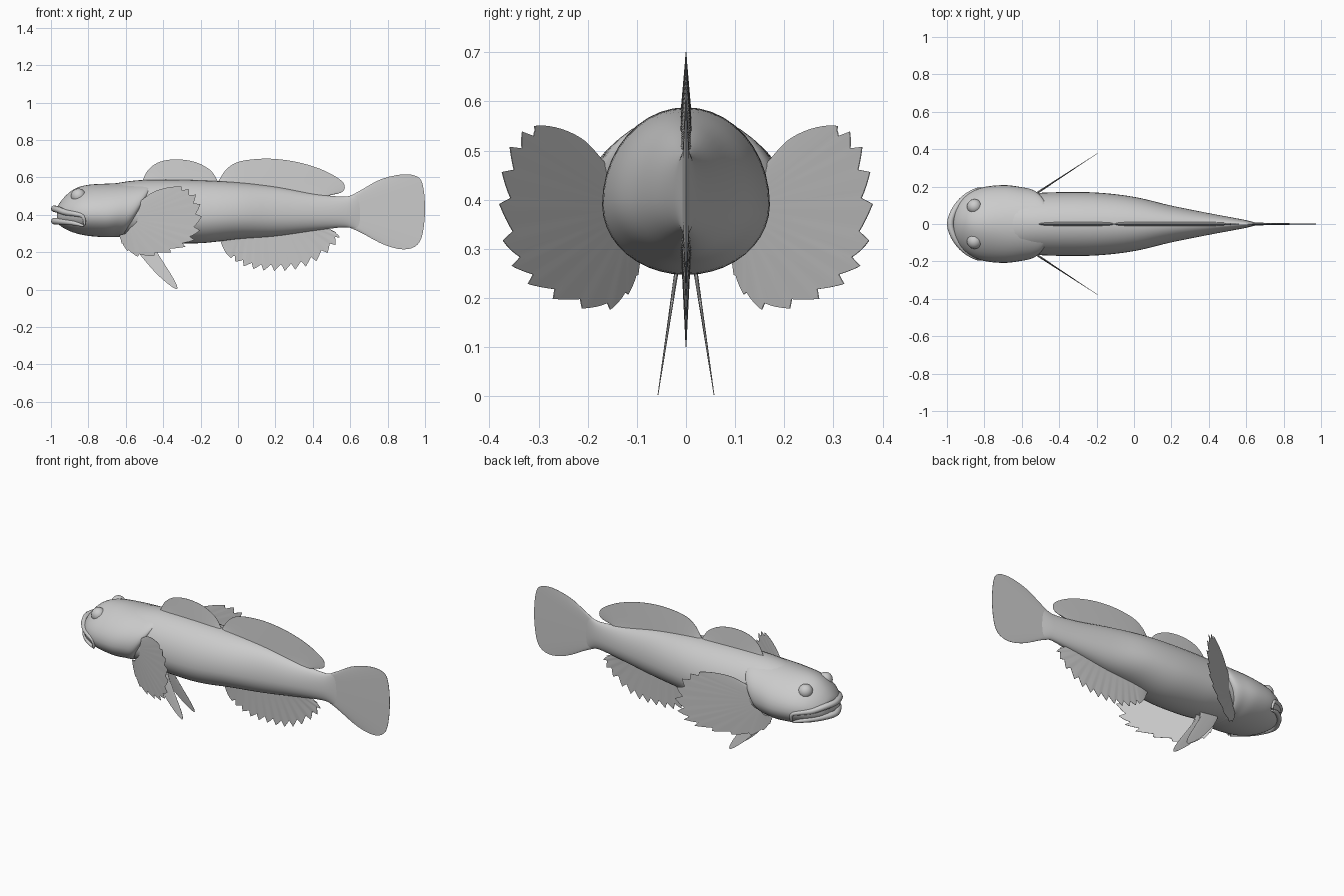
import bpy, bmesh, math
from mathutils import Vector

if "Cube" in bpy.data.objects:
    bpy.data.objects.remove(bpy.data.objects["Cube"])

grey = bpy.data.materials.new("soft grey")
grey.use_nodes = True
grey.diffuse_color = (0.6, 0.6, 0.6, 1)
grey.node_tree.nodes["Principled BSDF"].inputs["Base Color"].default_value = (0.6, 0.6, 0.6, 1)


def spline(points, n):
    """Resample control points to n points on a Catmull-Rom curve."""
    pts = [Vector(p) for p in points]
    last = len(pts) - 1
    out = []
    for k in range(n):
        u = k / (n - 1) * last
        i = min(int(u), last - 1)
        t = u - i
        b, c = pts[i], pts[i + 1]
        a = pts[i - 1] if i > 0 else b * 2 - c
        d = pts[i + 2] if i + 2 <= last else c * 2 - b
        out.append((b * 2 + (c - a) * t + (a * 2 - b * 5 + c * 4 - d) * t * t
                    + (b * 3 - a - c * 3 + d) * t ** 3) * 0.5)
    return out


def finish(obj, angle=45):
    obj.data.materials.append(grey)
    bpy.ops.object.select_all(action='DESELECT')
    obj.select_set(True)
    bpy.context.view_layer.objects.active = obj
    bpy.ops.object.shade_smooth_by_angle(angle=math.radians(angle))
    return obj


def loft(name, rings):
    """Skin a row of closed rings and cap both ends."""
    bm = bmesh.new()
    rows = [[bm.verts.new(p) for p in ring] for ring in rings]
    n = len(rows[0])
    for a, b in zip(rows, rows[1:]):
        for j in range(n):
            k = (j + 1) % n
            bm.faces.new((a[j], a[k], b[k], b[j]))
    bm.faces.new(rows[0])
    bm.faces.new(rows[-1])
    bmesh.ops.recalc_face_normals(bm, faces=bm.faces)
    mesh = bpy.data.meshes.new(name)
    bm.to_mesh(mesh)
    bm.free()
    obj = bpy.data.objects.new(name, mesh)
    bpy.context.collection.objects.link(obj)
    return finish(obj)


def trunk(name, sections, steps, sides=40):
    """Sections: x, top z, bottom z, half width, top pinch, backward slant."""
    rings = []
    for x, top, bottom, width, pinch, slant in spline(sections, steps):
        mid = bottom + (top - bottom) * 0.42
        ring = []
        for j in range(sides):
            a = math.tau * j / sides
            s, c = math.sin(a), math.cos(a)
            z = mid + s * ((top - mid) if s > 0 else (mid - bottom))
            y = width * c * (1 - pinch * max(s, 0) ** 2)
            ring.append((x + slant * (z - mid), y, z))
        rings.append(ring)
    return loft(name, rings)


def tube(name, path, radius):
    """Tapered tube mirrored across the middle; path runs from the middle to +y."""
    half = [Vector(p) for p in path]
    full = [Vector((p.x, -p.y, p.z)) for p in reversed(half[1:])] + half
    pts = spline(full, 41)
    rings = []
    for i, p in enumerate(pts):
        along = pts[min(i + 1, 40)] - pts[max(i - 1, 0)]
        side = along.cross(Vector((0, 0, 1))).normalized()
        up = side.cross(along).normalized()
        r = radius * (1.05 - 0.7 * abs(i / 20 - 1) ** 2)
        rings.append([p + (side * math.cos(a) + up * math.sin(a)) * r
                      for a in (math.tau * j / 10 for j in range(10))])
    return loft(name, rings)


def fin(name, base, edge, thick, teeth=0, depth=0.0, start=0.0, place=lambda x, z: 0.0, side=1):
    """Thin blade between a base line and an outer edge (x, z), with a toothed rim."""
    n = max(teeth * 5, 40) + 1
    rings = []
    for i, (b, e) in enumerate(zip(spline(base, n), spline(edge, n))):
        t = i / (n - 1)
        if teeth and start < t < 0.97:
            e = e.lerp(b, depth * (i % 5) / 4)
        front, back = [], []
        for k in range(6):
            s = k / 5
            p = b.lerp(e, s)
            y = place(p.x, p.y)
            h = thick * (1 - s) + 0.0008
            front.append((p.x, side * (y - h), p.y))
            back.append((p.x, side * (y + h), p.y))
        rings.append(front + back[::-1])
    return loft(name, rings)


# Body, running back into the flared tail root
trunk("body", [
    (-0.78, 0.53, 0.31, 0.15, 0, 0), (-0.68, 0.562, 0.29, 0.165, 0, 0),
    (-0.55, 0.583, 0.272, 0.165, 0, 0), (-0.4, 0.588, 0.252, 0.17, 0, 0),
    (-0.2, 0.584, 0.248, 0.168, 0, 0), (0, 0.573, 0.27, 0.145, 0, 0),
    (0.2, 0.55, 0.285, 0.098, 0, 0), (0.4, 0.513, 0.313, 0.058, 0, 0),
    (0.55, 0.497, 0.332, 0.03, 0, 0), (0.61, 0.505, 0.328, 0.018, 0, 0),
    (0.67, 0.53, 0.305, 0.003, 0, 0)], 56)

# Head, ending in slanted gill covers
trunk("head", [
    (-0.968, 0.428, 0.36, 0.045, 0, 0), (-0.955, 0.46, 0.345, 0.088, 0.1, 0),
    (-0.92, 0.503, 0.322, 0.135, 0.2, 0), (-0.87, 0.54, 0.302, 0.172, 0.25, 0),
    (-0.8, 0.56, 0.287, 0.198, 0.2, 0), (-0.7, 0.567, 0.28, 0.208, 0.1, 0.1),
    (-0.62, 0.572, 0.281, 0.2, 0.05, 0.35), (-0.555, 0.574, 0.283, 0.184, 0, 0.55),
    (-0.535, 0.55, 0.31, 0.145, 0, 0.6)], 41)

# Lips
tube("upper_lip", [(-0.982, 0, 0.432), (-0.962, 0.068, 0.427), (-0.92, 0.127, 0.412),
                   (-0.87, 0.166, 0.404), (-0.828, 0.186, 0.39), (-0.82, 0.183, 0.345)], 0.017)
tube("lower_lip", [(-0.982, 0, 0.366), (-0.955, 0.07, 0.364), (-0.915, 0.122, 0.36),
                   (-0.87, 0.158, 0.353), (-0.825, 0.175, 0.34)], 0.017)

# Eyes
for label, s in (("left", 1), ("right", -1)):
    bpy.ops.mesh.primitive_uv_sphere_add(segments=24, ring_count=14, radius=0.04,
                                         location=(-0.853, s * 0.093, 0.5))
    eye = bpy.context.object
    eye.name = label + "_eye"
    finish(eye)

# Fins on the centre line
fin("first_dorsal_fin", [(-0.49, 0.57), (-0.3, 0.57), (-0.12, 0.565)],
    [(-0.51, 0.585), (-0.48, 0.64), (-0.42, 0.682), (-0.33, 0.696), (-0.23, 0.682),
     (-0.15, 0.64), (-0.11, 0.585)], 0.011)
fin("second_dorsal_fin", [(-0.09, 0.565), (0.1, 0.55), (0.3, 0.515), (0.47, 0.49)],
    [(-0.105, 0.58), (-0.06, 0.645), (0.01, 0.685), (0.15, 0.70), (0.3, 0.685),
     (0.44, 0.645), (0.54, 0.592), (0.57, 0.555), (0.555, 0.52), (0.48, 0.503)], 0.011)
fin("anal_fin", [(-0.08, 0.29), (0.1, 0.3), (0.3, 0.32), (0.47, 0.34)],
    [(-0.1, 0.27), (-0.06, 0.19), (0.01, 0.135), (0.1, 0.105), (0.2, 0.1),
     (0.3, 0.105), (0.4, 0.14), (0.5, 0.215), (0.545, 0.285), (0.49, 0.325)],
    0.01, teeth=16, depth=0.17, start=0.15)
fin("tail_fin", [(0.58, 0.485), (0.58, 0.42), (0.58, 0.345)],
    [(0.6, 0.5), (0.66, 0.533), (0.76, 0.588), (0.88, 0.616), (0.96, 0.603), (0.99, 0.55),
     (1, 0.42), (0.985, 0.29), (0.95, 0.232), (0.88, 0.215), (0.78, 0.24),
     (0.66, 0.303), (0.6, 0.33)], 0.008)

# Paired fins
for label, s in (("left", 1), ("right", -1)):
    fin(label + "_pectoral_fin", [(-0.53, 0.46), (-0.54, 0.38), (-0.6, 0.3)],
        [(-0.52, 0.475), (-0.45, 0.523), (-0.36, 0.548), (-0.28, 0.545), (-0.22, 0.5),
         (-0.193, 0.41), (-0.21, 0.3), (-0.27, 0.235), (-0.39, 0.19), (-0.53, 0.175),
         (-0.61, 0.225), (-0.635, 0.29)],
        0.006, teeth=17, depth=0.1, start=0.25,
        place=lambda x, z: 0.165 + (x + 0.52) * 0.656, side=s)
    fin(label + "_pelvic_fin", [(-0.58, 0.295), (-0.52, 0.29), (-0.46, 0.285)],
        [(-0.57, 0.26), (-0.53, 0.195), (-0.45, 0.1), (-0.38, 0.035), (-0.33, 0.003),
         (-0.33, 0.03), (-0.37, 0.1), (-0.42, 0.17), (-0.45, 0.25)],
        0.004, place=lambda x, z: 0.02 + (0.25 - z) * 0.15, side=s)
